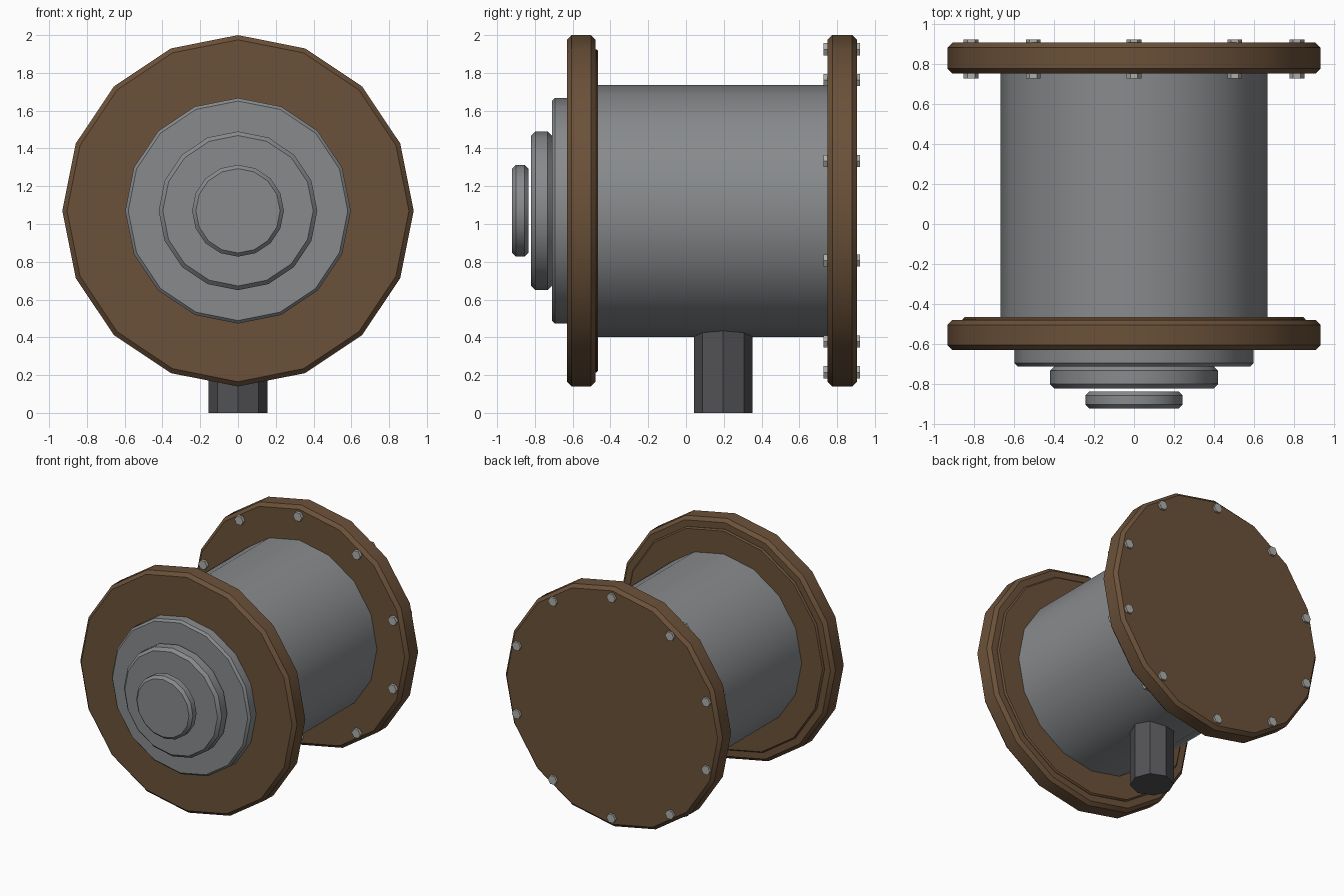
import bpy, bmesh, math
from mathutils import Matrix, Vector

if "Cube" in bpy.data.objects:
    bpy.data.objects.remove(bpy.data.objects["Cube"])

AXIS_Z = 1.07  # height of the drum's horizontal axis


def material(name, rgb):
    m = bpy.data.materials.new(name)
    m.diffuse_color = (*rgb, 1)
    m.use_nodes = True
    m.node_tree.nodes["Principled BSDF"].inputs["Base Color"].default_value = m.diffuse_color
    return m


BROWN = material("brown", (0.148, 0.083, 0.041))
GREY = material("steel grey", (0.245, 0.255, 0.265))
DARK = material("dark grey", (0.085, 0.085, 0.092))
LIGHT = material("light grey", (0.42, 0.42, 0.40))


def lathe(name, profile, sides, mat, center=(0, 0, AXIS_Z), upright=False):
    """Closed solid from (radius, position) rings along y, or along z if upright."""
    bm = bmesh.new()
    rings = []
    for r, p in profile:
        ring = []
        for i in range(sides):
            a = math.tau * i / sides
            c, s = r * math.cos(a), r * math.sin(a)
            co = Vector((c, s, p)) if upright else Vector((c, p, s))
            ring.append(bm.verts.new(co + Vector(center)))
        rings.append(ring)
    for lo, hi in zip(rings, rings[1:]):
        for i in range(sides):
            j = (i + 1) % sides
            bm.faces.new((lo[i], lo[j], hi[j], hi[i]))
    bm.faces.new(rings[0])
    bm.faces.new(rings[-1])
    bmesh.ops.recalc_face_normals(bm, faces=bm.faces)
    mesh = bpy.data.meshes.new(name)
    bm.to_mesh(mesh)
    bm.free()
    mesh.materials.append(mat)
    obj = bpy.data.objects.new(name, mesh)
    bpy.context.collection.objects.link(obj)
    bpy.ops.object.select_all(action='DESELECT')
    obj.select_set(True)
    bpy.context.view_layer.objects.active = obj
    bpy.ops.object.shade_smooth_by_angle(angle=math.radians(30))
    return obj


def disc(name, r, y0, y1, bevel, mat):
    """Sixteen-sided disc with chamfered rims."""
    return lathe(name, [(r - bevel, y0), (r, y0 + bevel), (r, y1 - bevel), (r - bevel, y1)], 16, mat)


# Drum body
lathe("drum", [(0.667, -0.55), (0.667, 0.80)], 16, GREY)

# End flanges, the front one with a thin raised plate on its inner side
disc("front_flange", 0.93, -0.63, -0.478, 0.025, BROWN)
lathe("front_flange_plate", [(0.855, -0.50), (0.855, -0.475), (0.845, -0.465)], 16, BROWN)
disc("rear_flange", 0.93, 0.75, 0.905, 0.025, BROWN)

# Stepped front caps
disc("large_cap", 0.597, -0.71, -0.60, 0.016, GREY)
disc("middle_cap", 0.42, -0.82, -0.71, 0.022, GREY)
disc("small_cap", 0.243, -0.92, -0.835, 0.02, GREY)

# Bolts through the rear flange
for k in range(10):
    a = math.tau * k / 10
    pos = (0.855 * math.sin(a), 0, AXIS_Z + 0.855 * math.cos(a))
    lathe(f"bolt_{k + 1}", [(0.037, 0.727), (0.037, 0.922)], 6, LIGHT, pos)

# Support leg under the drum
lathe("leg", [(0.155, 0), (0.155, 0.50)], 8, DARK, (0, 0.197, 0), upright=True)
